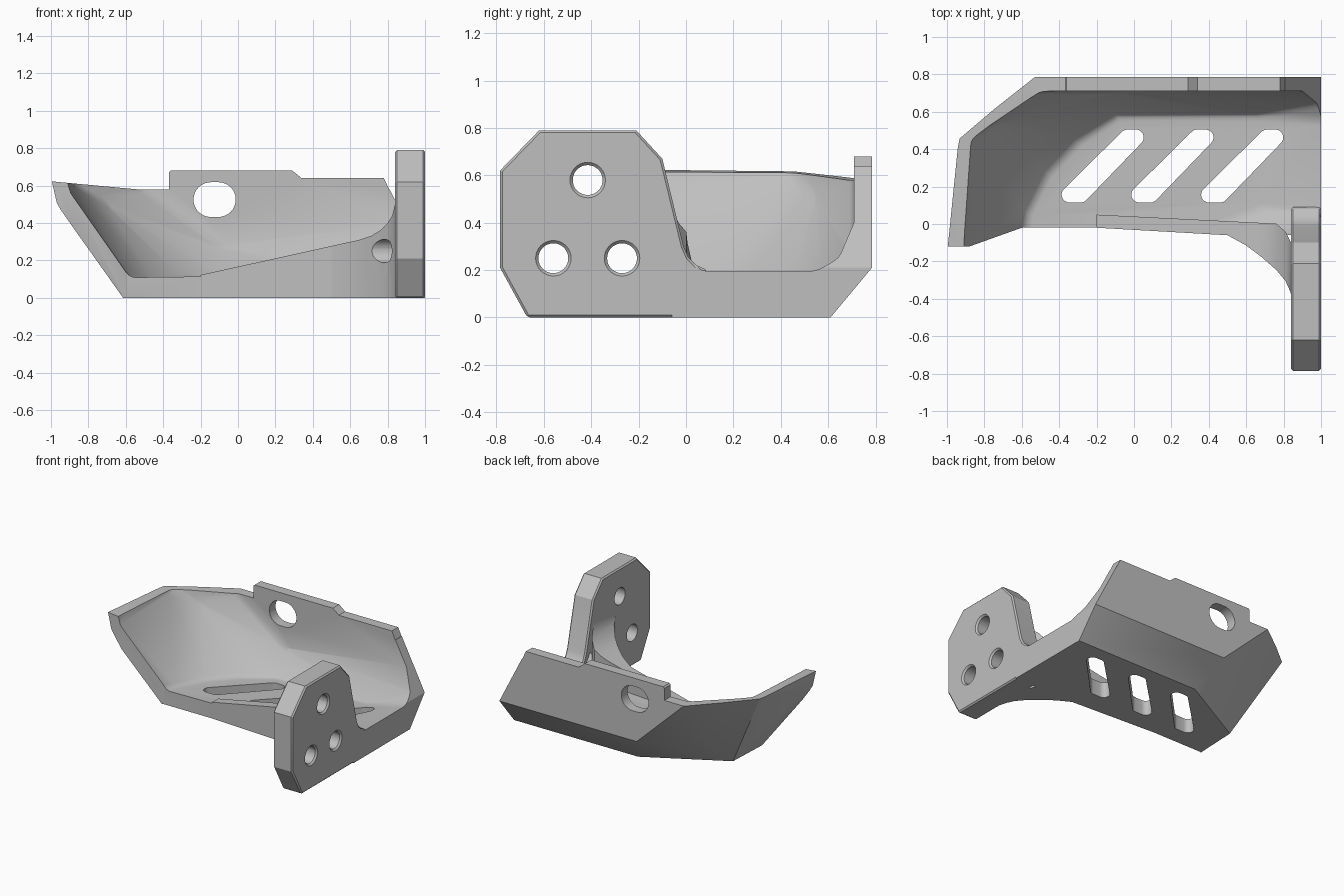
import bpy, bmesh, math
from mathutils import Vector

cube = bpy.data.objects.get("Cube")
if cube:
    bpy.data.objects.remove(cube, do_unlink=True)

grey = bpy.data.materials.new("plain grey")
grey.use_nodes = True
grey.diffuse_color = (0.52, 0.52, 0.52, 1)
grey.node_tree.nodes["Principled BSDF"].inputs["Base Color"].default_value = (0.52, 0.52, 0.52, 1)


def finish(name, bm):
    bmesh.ops.recalc_face_normals(bm, faces=bm.faces[:])
    mesh = bpy.data.meshes.new(name)
    bm.to_mesh(mesh)
    bm.free()
    mesh.materials.append(grey)
    obj = bpy.data.objects.new(name, mesh)
    bpy.context.collection.objects.link(obj)
    return obj


def hull(name, points):
    bm = bmesh.new()
    for p in points:
        bm.verts.new(p)
    out = bmesh.ops.convex_hull(bm, input=bm.verts[:])
    loose = [g for g in set(out["geom_interior"] + out["geom_unused"])
             if isinstance(g, bmesh.types.BMVert)]
    bmesh.ops.delete(bm, geom=loose, context='VERTS')
    bmesh.ops.dissolve_limit(bm, angle_limit=math.radians(1), verts=bm.verts[:], edges=bm.edges[:])
    return finish(name, bm)


def prism(name, outline, axis, start, end):
    """Extrude a 2D outline along x, y or z."""
    def place(a, b, c):
        return {'x': (c, a, b), 'y': (a, c, b), 'z': (a, b, c)}[axis]
    bm = bmesh.new()
    face = bm.faces.new([bm.verts.new(place(a, b, start)) for a, b in outline])
    new = bmesh.ops.extrude_face_region(bm, geom=[face])["geom"]
    move = Vector(place(0, 0, end - start))
    bmesh.ops.translate(bm, vec=move, verts=[g for g in new if isinstance(g, bmesh.types.BMVert)])
    return finish(name, bm)


def circle(cx, cy, r, n=32):
    return [(cx + r * math.cos(2 * math.pi * i / n), cy + r * math.sin(2 * math.pi * i / n))
            for i in range(n)]


def apply_modifier(obj, mod):
    bpy.context.view_layer.objects.active = obj
    bpy.ops.object.modifier_apply(modifier=mod.name)


def bevel(obj, width, segments, degrees):
    mod = obj.modifiers.new("bevel", 'BEVEL')
    mod.width, mod.segments, mod.limit_method = width, segments, 'ANGLE'
    mod.angle_limit = math.radians(degrees)
    apply_modifier(obj, mod)


def boolean(obj, other, operation):
    mod = obj.modifiers.new("bool", 'BOOLEAN')
    mod.operation, mod.object, mod.solver = operation, other, 'EXACT'
    apply_modifier(obj, mod)
    bpy.data.objects.remove(other, do_unlink=True)


# Faceted outer shell, a little long at the front and top
body = hull("guard_bracket", [
    (1, .61, 0), (-.03, .61, 0), (-.6, .3, 0), (-.62, -.15, 0), (1, -.15, 0),
    (1, .785, .21), (-.14, .785, .21), (1, -.15, .21),
    (-.97, -.15, .5), (-1, -.15, .63), (-.94, .46, .63), (-.75, .62, .61), (-.54, .785, .59),
    (.78, .785, .64), (.78, .3, .64)])

# Trim the front edge in plan and the rim in elevation
front_trim = prism("front_trim", [(-1.2, -.12), (-.88, -.12), (-.6, -.02), (-.2, -.02), (.5, -.06),
                                  (1.2, -.06), (1.2, -.4), (-1.2, -.4)], 'z', -.2, 1)
boolean(body, front_trim, 'DIFFERENCE')
rim_trim = prism("rim_trim", [(-1.2, .645), (-.95, .618), (-.54, .58), (1.2, .58), (1.2, 1), (-1.2, 1)],
                 'y', -.5, 1)
boolean(body, rim_trim, 'DIFFERENCE')

# Raised tab along the back wall
tab = prism("tab", [(-.37, .52), (-.37, .67), (-.36, .68), (.29, .68), (.34, .64), (.78, .64),
                    (.808, .58), (.808, .52)], 'y', .69, .785)
boolean(body, tab, 'UNION')

# Hollow interior with rounded corners, its floor ramping up at the open end
cavity = hull("cavity", [
    (-.61, -.25, .12), (-.57, .05, .105), (-.46, .27, .105), (-.3, .44, .105), (-.08, .58, .105),
    (.68, .58, .12), (.68, .08, .12), (-.1, .71, .28),
    (1.02, .07, .205), (1.02, .55, .205), (1.02, .65, .27), (1.02, .71, .42),
    (-.2, -.25, .125), (.8, -.15, .46), (1.02, 0, .28), (1.02, -.11, .7),
    (-.9, -.25, .55), (-.7, .55, .5), (-.87, .45, .6), (-.5, .71, .57),
    (-.96, -.25, .8), (-.93, .47, .8), (-.56, .71, .8),
    (1.02, .71, .8), (1.02, -.13, .8)])
for vert in cavity.data.vertices:
    if vert.co.x > 1.01:
        vert.co.x = 1.04
bevel(cavity, .03, 3, 25)
boolean(body, cavity, 'DIFFERENCE')

# Front lip flaring into the mounting plate
lip = prism("lip", [(-.2, .05), (-.2, -.02), (.5, -.06), (.6, -.115), (.68, -.175), (.76, -.245),
                    (.81, -.305), (.835, -.36), (.86, -.45), (.86, -.13), (.84, -.1), (.81, -.04),
                    (.76, .002)], 'z', 0, .6)
above_lip = prism("above_lip", [(-.3, .1), (.65, .31), (.71, .33), (.76, .36), (.8, .4), (.825, .44),
                                (.84, .5), (.87, .52), (.87, .9), (-.3, .9)], 'y', -.8, .3)
boolean(lip, above_lip, 'DIFFERENCE')
boolean(body, lip, 'UNION')

# Mounting plate
plate = prism("plate", [(-.67, 0), (-.785, .21), (-.785, .62), (-.62, .79), (-.21, .79), (-.1, .67),
                        (-.01, .3), (.01, .255), (.045, .22), (.09, .2), (.09, 0)], 'x', .84, 1)
bevel(plate, .01, 1, 60)
boolean(body, plate, 'UNION')

# Countersunk bolt holes, with clearance cut into the flare
for y, z in ((-.415, .58), (-.56, .25), (-.27, .25)):
    boolean(body, prism("bolt_hole", circle(y, z, .063), 'x', .7, 1.1), 'DIFFERENCE')
    sink = hull("countersink", [(x, a, b) for x, r in ((.985, .06), (1.005, .08))
                                for a, b in circle(y, z, r)])
    boolean(body, sink, 'DIFFERENCE')
boolean(body, prism("bolt_clearance", circle(-.27, .25, .055), 'x', .57, .9), 'DIFFERENCE')

# Oval hole in the back wall
oval = hull("oval_hole", [(a, y, b) for y in (.6, .9) for x in (-.145, -.105)
                          for a, b in circle(x, .525, .093)])
boolean(body, oval, 'DIFFERENCE')

# Slanted floor slots with rounded corners
for i in range(3):
    corners = ((-.345, .157), (-.285, .157), (.01, .463), (-.035, .463))
    slot = hull("slot", [(a, b, z) for z in (-.1, .35) for x, y in corners
                         for a, b in circle(x + .373 * i, y, .042, 24)])
    boolean(body, slot, 'DIFFERENCE')

bpy.ops.object.select_all(action='DESELECT')
body.select_set(True)
bpy.context.view_layer.objects.active = body
bpy.ops.object.shade_smooth_by_angle(angle=math.radians(25))
